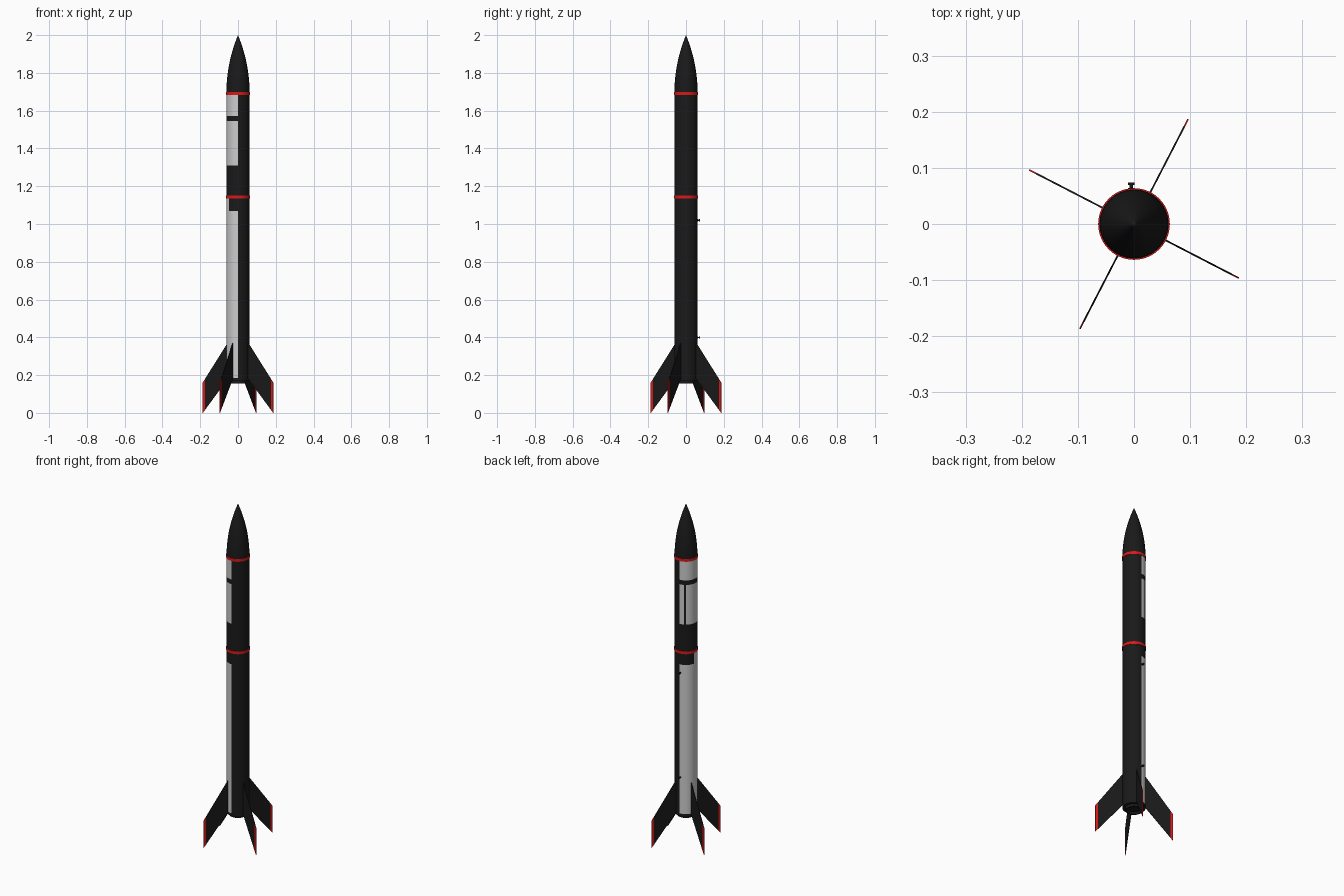
import bpy, bmesh, math
from mathutils import Matrix

if "Cube" in bpy.data.objects:
    bpy.data.objects.remove(bpy.data.objects["Cube"])

R = 0.0615
SEG = 72


def material(name, rgb):
    m = bpy.data.materials.new(name)
    m.diffuse_color = (*rgb, 1)
    m.use_nodes = True
    m.node_tree.nodes["Principled BSDF"].inputs["Base Color"].default_value = m.diffuse_color
    return m


BLACK = material("black_paint", (0.01, 0.01, 0.01))
WHITE = material("white_paint", (0.8, 0.8, 0.8))
RED = material("red_paint", (0.7, 0.01, 0.01))


def finish(bm, name, mats, smooth=True):
    bmesh.ops.recalc_face_normals(bm, faces=bm.faces)
    me = bpy.data.meshes.new(name)
    bm.to_mesh(me)
    bm.free()
    for m in mats:
        me.materials.append(m)
    ob = bpy.data.objects.new(name, me)
    bpy.context.collection.objects.link(ob)
    if smooth:
        bpy.ops.object.select_all(action='DESELECT')
        ob.select_set(True)
        bpy.context.view_layer.objects.active = ob
        bpy.ops.object.shade_smooth_by_angle(angle=math.radians(35))
    return ob


def lathe(name, profile, mats, paint=None, seg=SEG, matrix=None):
    """Revolve (radius, z) points; paint(angle, z) picks the material slot."""
    bm = bmesh.new()
    rings = []
    for r, z in profile:
        if r == 0:
            rings.append([bm.verts.new((0, 0, z))] * seg)
        else:
            rings.append([bm.verts.new((r * math.cos(2 * math.pi * i / seg),
                                        r * math.sin(2 * math.pi * i / seg), z))
                          for i in range(seg)])
    for k in range(len(rings) - 1):
        a, b = rings[k], rings[k + 1]
        for i in range(seg):
            j = (i + 1) % seg
            corners = list(dict.fromkeys((a[i], a[j], b[j], b[i])))
            f = bm.faces.new(corners)
            if paint:
                zm = (profile[k][1] + profile[k + 1][1]) / 2
                f.material_index = paint((i + 0.5) * 360 / seg, zm)
    if matrix:
        bm.transform(matrix)
    return finish(bm, name, mats)


# Body tube: black, with white panels on the left half
def body_paint(a, z):
    if not 90 < a < 270:
        return 0
    if 0.185 < z < 1.07 or 1.57 < z < 1.695:
        return 1
    if 1.07 < z < 1.145:
        return int(168 < a < 220)
    if 1.31 < z < 1.545:
        return int(not 115 < a < 125)
    return 0


levels = [0.17, 0.185, 1.07, 1.145, 1.31, 1.545, 1.572, 1.695]
lathe("body_tube", [(0, 0.17)] + [(R, z) for z in levels] + [(0, 1.695)],
      [BLACK, WHITE], body_paint)

# Nose cone: tangent ogive
length, base = 0.307, 1.693
rho = (R * R + length * length) / (2 * R)
nose = [(0, base)]
for i in range(20):
    h = length * i / 20
    nose.append((math.sqrt(rho * rho - h * h) + R - rho, base + h))
nose.append((0, 2.0))
lathe("nose_cone", nose, [BLACK])

# Red joint bands
for name, z in (("upper_band", 1.692), ("lower_band", 1.143)):
    h, ro = 0.008, 0.0638
    lathe(name, [(R - .003, z - h), (ro, z - h), (ro, z + h), (R - .003, z + h),
                 (R - .003, z - h)], [RED])

# Motor retainer at the tail
lathe("motor_retainer", [(0, 0.175), (0.046, 0.175), (0.046, 0.155), (0.038, 0.155),
                         (0.038, 0.168), (0, 0.168)], [BLACK])

# Swept fins with red tips
TIP, RED_IN, ROOT = 0.210, 0.196, 0.058


def top_z(r):
    return 0.37 + (r - R) / (TIP - R) * (0.16 - 0.37)


def low_z(r):
    return 0.18 + (r - R) / (TIP - R) * (0.0 - 0.18)


for n in range(4):
    rot = Matrix.Rotation(math.radians(62.7 + 90 * n), 4, 'Z')
    for part, r0, r1, mat in (("fin", ROOT, RED_IN, BLACK), ("fin_tip", RED_IN, TIP, RED)):
        bm = bmesh.new()
        outline = [(r0, low_z(r0)), (r1, low_z(r1)), (r1, top_z(r1)), (r0, top_z(r0))]
        face = bm.faces.new([bm.verts.new((r, -0.0015, z)) for r, z in outline])
        ext = bmesh.ops.extrude_face_region(bm, geom=[face])
        bmesh.ops.translate(bm, vec=(0, 0.003, 0),
                            verts=[v for v in ext["geom"] if isinstance(v, bmesh.types.BMVert)])
        bm.transform(rot)
        finish(bm, f"{part}_{n + 1}", [mat], smooth=False)

# Rail buttons on the back
for name, z in (("upper_rail_button", 1.02), ("lower_rail_button", 0.40)):
    place = Matrix.Translation((-0.005, R - .002, z)) @ Matrix.Rotation(-math.pi / 2, 4, 'X')
    lathe(name, [(0, 0), (0.0055, 0), (0.0055, 0.005), (0.003, 0.005), (0.003, 0.010),
                 (0.0055, 0.010), (0.0055, 0.0145), (0, 0.0145)], [BLACK], seg=24, matrix=place)
